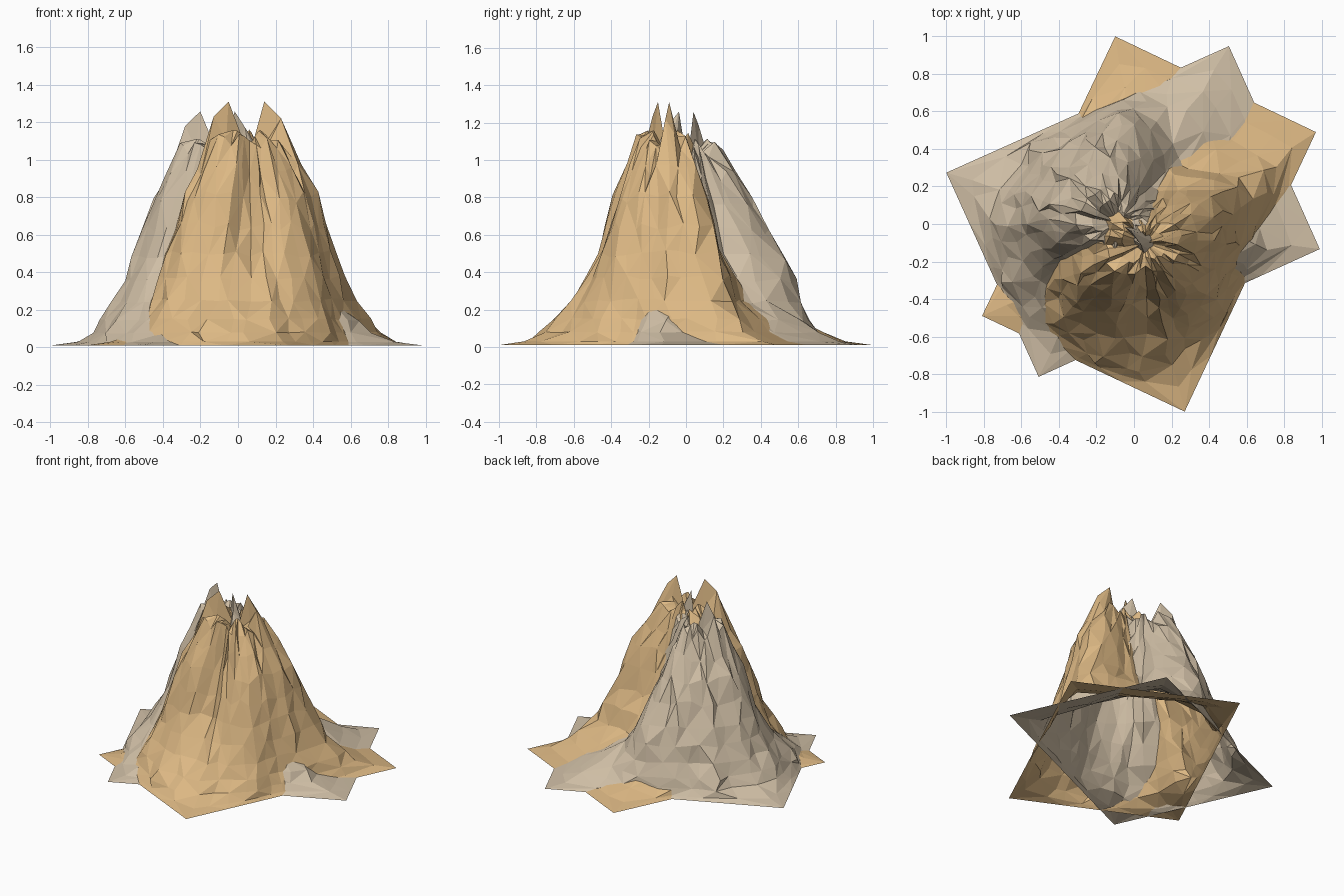
import bpy, bmesh, math, random
from mathutils import Vector, Matrix

if "Cube" in bpy.data.objects:
    bpy.data.objects.remove(bpy.data.objects["Cube"])

SEGS = 36
C = Vector((.06, -.10))                                   # summit axis
CORNERS = [Vector(p) for p in ((-.10, 1.0), (.97, .49), (.27, -1.0), (-.81, -.49))]
PEAKS = [(-.05, -.15, 1.31), (.14, -.09, 1.31), (.23, -.11, 1.22), (-.13, -.18, 1.23)]
# heights at which the contour radii below are given
LEVELS = [1.1, 0.8, 0.5, 0.25, 0.08]
RINGS = [1.1, 0.95, 0.8, 0.65, 0.5, 0.37, 0.25, 0.15, 0.08]
# contour radii per 30 degrees, counter-clockwise from +x
ROCK = [(.20, .35, .42, .49, .56), (.18, .38, .50, .63, .79), (.12, .22, .32, .46, .68),
        (.10, .17, .27, .48, .84), (.12, .34, .55, .66, .74), (.20, .36, .47, .53, .58),
        (.20, .34, .45, .53, .61), (.24, .39, .49, .58, .68), (.20, .34, .44, .56, .69),
        (.12, .19, .29, .49, .68), (.18, .32, .42, .52, .61), (.18, .33, .41, .47, .53)]


def contour(ang, z):
    """Radius of the slope at an angle and a height."""
    f = (math.degrees(ang) % 360) / 30
    i, t = int(f) % 12, f - int(f)
    row = [p + (q - p) * t for p, q in zip(ROCK[i], ROCK[(i + 1) % 12])]
    for k in range(4):
        if z >= LEVELS[k + 1]:
            s = (LEVELS[k] - z) / (LEVELS[k] - LEVELS[k + 1])
            return row[k] + (row[k + 1] - row[k]) * s
    return row[-1]


def rim_radius(ang):
    """Distance from the axis to the rectangular edge of the sheet."""
    d = Vector((math.cos(ang), math.sin(ang)))
    best = 9
    for k in range(4):
        p, q = CORNERS[k], CORNERS[(k + 1) % 4]
        n = Vector((q.y - p.y, p.x - q.x))
        if abs(d.dot(n)) > 1e-6:
            t = (p - C).dot(n) / d.dot(n)
            if t > 0:
                best = min(best, t)
    return best


def rock_mesh(name):
    rnd = random.Random(4)
    step = 2 * math.pi / SEGS
    angs = [step * i for i in range(SEGS)]
    # turn the nearest spokes onto the four corners of the sheet
    for p in CORNERS:
        a = math.atan2(p.y - C.y, p.x - C.x) % (2 * math.pi)
        angs[round(a / step) % SEGS] = a
    bm = bmesh.new()

    def point(a, r, z):
        return bm.verts.new((C.x + math.cos(a) * r, C.y + math.sin(a) * r, z))

    # uneven crown
    loops = [[point(a, rnd.uniform(.5, .65) * contour(a, 1.1), 1.12 + .04 * math.sin(a * 5))
              for a in angs]]
    # creased slopes, each crease wandering sideways
    spoke = [1 + rnd.uniform(-.05, .04) for _ in angs]
    for z in RINGS:
        loop = []
        for i, a in enumerate(angs):
            b = a + rnd.uniform(-.3, .3) * step
            r = contour(b, z) * spoke[i] * (1 + rnd.uniform(-.025, .025))
            loop.append(point(b, min(r, rim_radius(b) * (.97 - .1 * z)),
                              z * (1 + rnd.uniform(-.04, .04))))
        loops.append(loop)
    # flat foot reaching the straight rim
    rims = [rim_radius(a) for a in angs]
    loops.append([point(a, min(.5 * contour(a, .08) + .5 * m, m * .98), .03)
                  for a, m in zip(angs, rims)])
    loops.append([point(a, m, .01) for a, m in zip(angs, rims)])
    # pull the nearest crown points up to the summits
    free = loops[0] + loops[1]
    for p in PEAKS:
        v = min(free, key=lambda v: (v.co.xy - Vector(p[:2])).length)
        v.co = p
        free.remove(v)
    # faces
    mid = bm.verts.new((C.x, C.y, 1.02))
    for i in range(SEGS):
        j = (i + 1) % SEGS
        bm.faces.new((mid, loops[0][i], loops[0][j]))
        for k, (a, b) in enumerate(zip(loops, loops[1:])):
            if (i + k) % 2:
                bm.faces.new((a[i], b[i], b[j]))
                bm.faces.new((a[i], b[j], a[j]))
            else:
                bm.faces.new((a[i], b[i], a[j]))
                bm.faces.new((a[j], b[i], b[j]))
    me = bpy.data.meshes.new(name)
    bm.to_mesh(me)
    bm.free()
    return me


def add(name, me, color):
    mat = bpy.data.materials.new(name + "_stone")
    mat.diffuse_color = color
    mat.use_nodes = True
    mat.node_tree.nodes["Principled BSDF"].inputs["Base Color"].default_value = mat.diffuse_color
    me.materials.append(mat)
    bpy.context.collection.objects.link(bpy.data.objects.new(name, me))


# the mountain is one open rock sheet and a turned copy of it
tan = rock_mesh("tan_rock")
grey = tan.copy()
grey.transform(Matrix.Translation((-.005, .07, 0)) @ Matrix.Rotation(math.radians(-40.4), 4, 'Z')
               @ Matrix.Diagonal((1, 1, .96, 1)) @ Matrix.Translation((-.08, 0, 0)))
add("tan_rock", tan, (.72, .48, .23, 1))
add("grey_rock", grey, (.63, .52, .38, 1))
